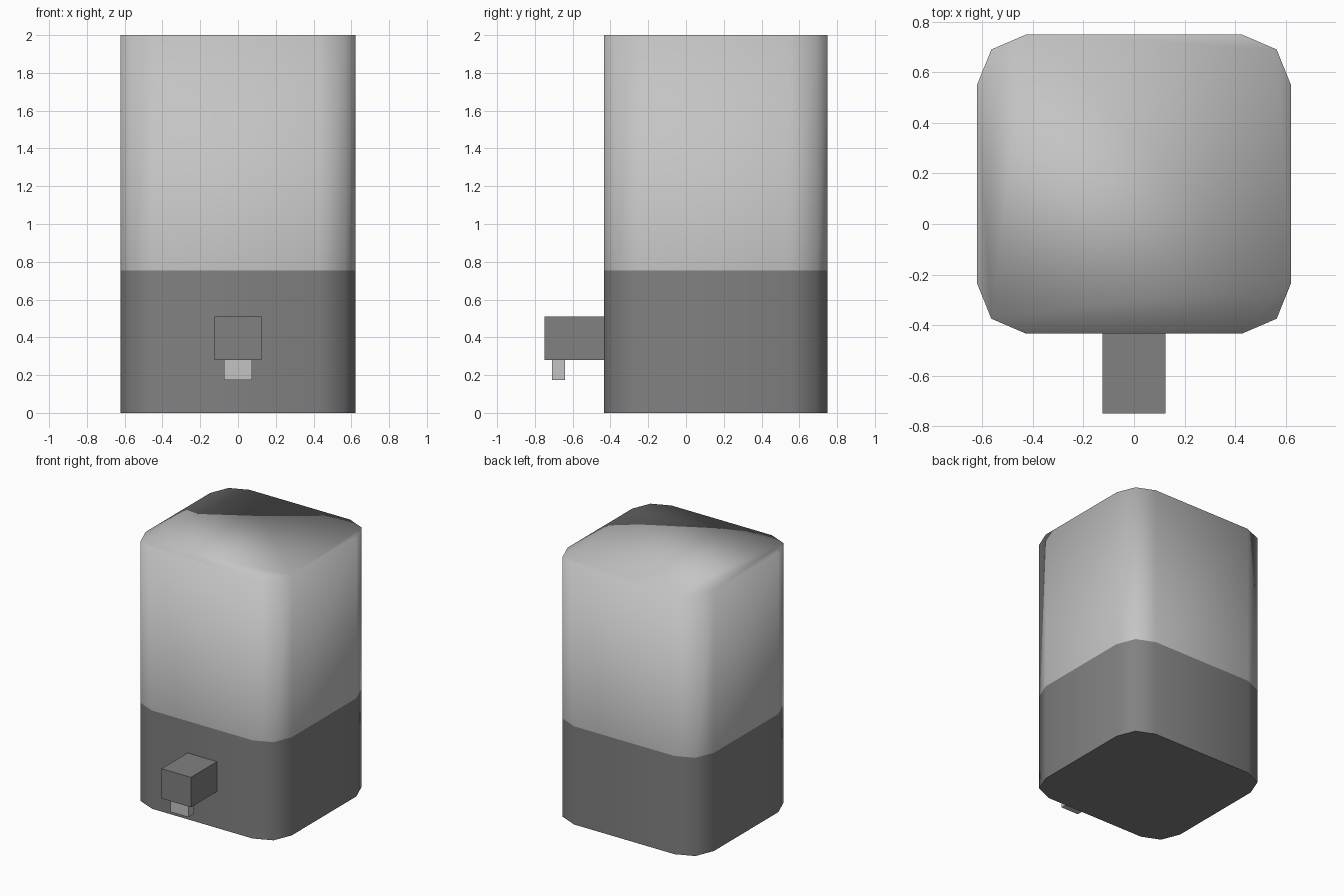
import bpy, bmesh

if "Cube" in bpy.data.objects:
    bpy.data.objects.remove(bpy.data.objects["Cube"])


def material(name, v):
    m = bpy.data.materials.new(name)
    m.diffuse_color = (v, v, v, 1)
    m.use_nodes = True
    m.node_tree.nodes["Principled BSDF"].inputs["Base Color"].default_value = m.diffuse_color
    return m


light = material("light grey", 0.55)
dark = material("dark grey", 0.22)


def finish(name, bm, mat):
    bmesh.ops.recalc_face_normals(bm, faces=bm.faces)
    mesh = bpy.data.meshes.new(name)
    bm.to_mesh(mesh)
    bm.free()
    mesh.materials.append(mat)
    ob = bpy.data.objects.new(name, mesh)
    bpy.context.collection.objects.link(ob)
    return ob


# Rounded-square outline, mirrored from one corner
CY = 0.158
corner = [(0.622, 0.392), (0.565, 0.533), (0.428, 0.592)]
outline = []
for sx, sy in ((1, 1), (-1, 1), (-1, -1), (1, -1)):
    pts = corner if sx * sy > 0 else corner[::-1]
    outline += [(sx * x, CY + sy * y) for x, y in pts]


def prism(name, z0, z1, mat, cap_bottom):
    bm = bmesh.new()
    lo = [bm.verts.new((x, y, z0)) for x, y in outline]
    hi = [bm.verts.new((x, y, z1)) for x, y in outline]
    n = len(outline)
    for i in range(n):
        j = (i + 1) % n
        bm.faces.new((lo[i], lo[j], hi[j], hi[i]))
    bm.faces.new(hi)
    if cap_bottom:
        bm.faces.new(lo[::-1])
    for f in bm.faces:
        f.smooth = True
    # Lower part keeps crisp rims, upper part is smooth all over
    if cap_bottom:
        for e in bm.edges:
            if abs(e.verts[0].co.z - e.verts[1].co.z) < 1e-5:
                e.smooth = False
    return finish(name, bm, mat)


def box(name, x, y, z, mat):
    bm = bmesh.new()
    bmesh.ops.create_cube(bm, size=1)
    for v in bm.verts:
        v.co = [lo if c < 0 else hi for c, (lo, hi) in zip(v.co, (x, y, z))]
    return finish(name, bm, mat)


# Tank and base
prism("base", 0, 0.755, dark, True)
prism("tank", 0.755, 2.0, light, False)

# Spout and nozzle
box("spout", (-0.125, 0.125), (-0.75, -0.43), (0.28, 0.51), dark)
box("nozzle", (-0.075, 0.075), (-0.71, -0.64), (0.175, 0.28), light)
